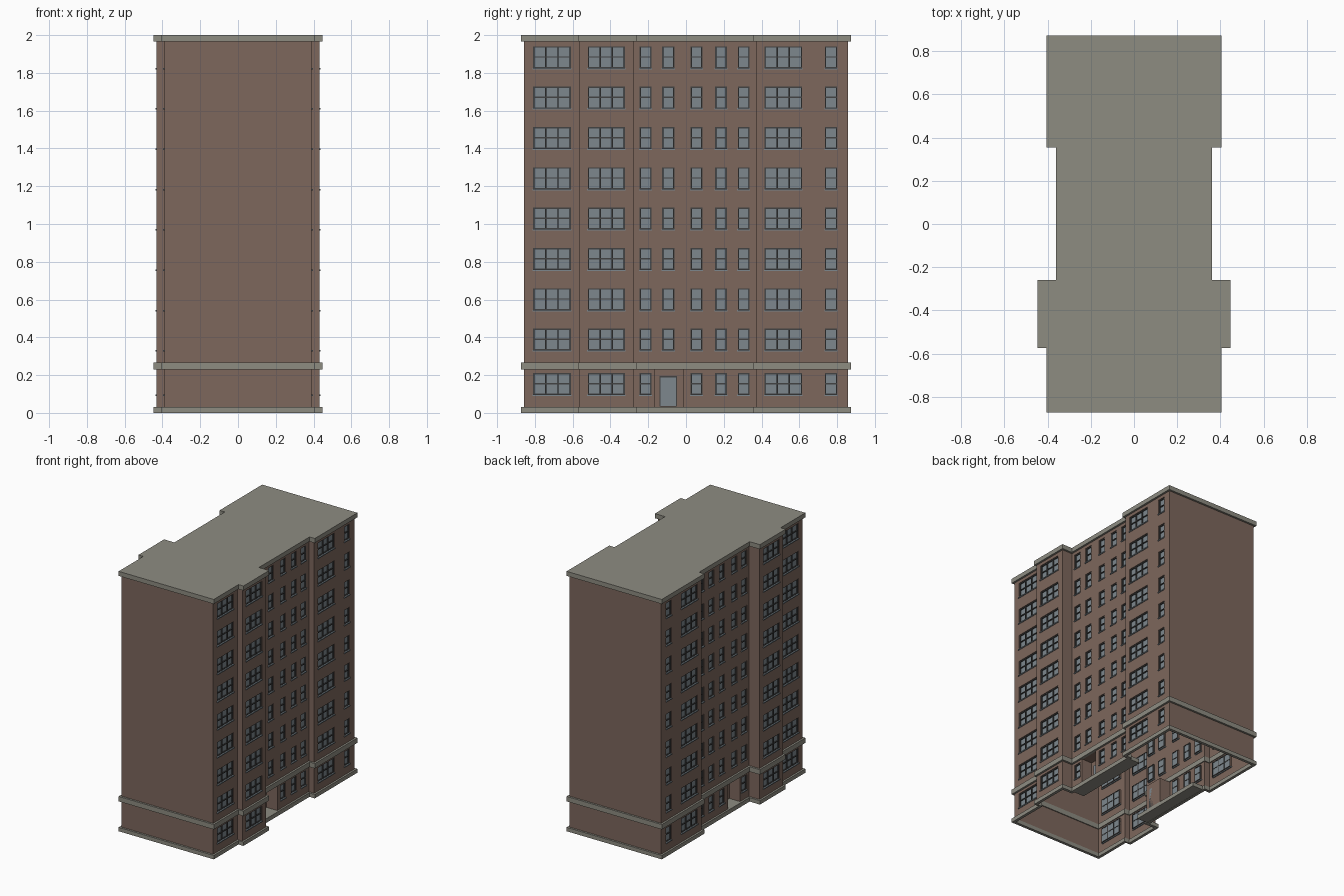
import bpy, bmesh

if "Cube" in bpy.data.objects:
    bpy.data.objects.remove(bpy.data.objects["Cube"])

def material(name, rgb):
    m = bpy.data.materials.new(name)
    m.diffuse_color = (*rgb, 1)
    m.use_nodes = True
    m.node_tree.nodes["Principled BSDF"].inputs["Base Color"].default_value = m.diffuse_color
    return m

BRICK = material("brick", (0.205, 0.135, 0.107))
STONE = material("stone", (0.27, 0.262, 0.222))
GLASS = material("glass", (0.205, 0.245, 0.27))
FRAME = material("dark_frame", (0.055, 0.055, 0.055))

def finish(name, bm, mat, mirror=True):
    me = bpy.data.meshes.new(name)
    bm.to_mesh(me)
    bm.free()
    me.materials.append(mat)
    ob = bpy.data.objects.new(name, me)
    bpy.context.collection.objects.link(ob)
    if mirror:
        ob.modifiers.new("mirror", 'MIRROR').use_clip = False
    return ob

def quad(bm, *pts):
    bm.faces.new([bm.verts.new(p) for p in pts])

def box(bm, x0, x1, y0, y1, z0, z1):
    vs = [bm.verts.new((x, y, z)) for x in (x0, x1) for y in (y0, y1) for z in (z0, z1)]
    for f in ((0, 1, 3, 2), (4, 6, 7, 5), (0, 4, 5, 1), (2, 3, 7, 6), (0, 2, 6, 4), (1, 5, 7, 3)):
        bm.faces.new([vs[i] for i in f])

# Plan outline, d = inset from the stone trim edge
def outline(d):
    half = [(0.405 - d, -0.873 + d), (0.405 - d, -0.573 + d * 0.6), (0.447 - d, -0.573 + d * 0.6),
            (0.447 - d, -0.26 - d), (0.36 - d, -0.26 - d), (0.36 - d, 0.355 + d),
            (0.405 - d, 0.355 + d), (0.405 - d, 0.873 - d)]
    return half + [(-x, y) for x, y in reversed(half)]

# Stone trims: hollow rings that follow the outline
def ring(name, z0, z1):
    bm = bmesh.new()
    a, b = outline(0), outline(0.022)
    n = len(a)
    for i in range(n):
        j = (i + 1) % n
        quad(bm, (*a[i], z0), (*a[j], z0), (*a[j], z1), (*a[i], z1))
        quad(bm, (*b[j], z0), (*b[i], z0), (*b[i], z1), (*b[j], z1))
        quad(bm, (*a[i], z1), (*a[j], z1), (*b[j], z1), (*b[i], z1))
        quad(bm, (*b[i], z0), (*b[j], z0), (*a[j], z0), (*a[i], z0))
    finish(name, bm, STONE, False)

ring("base_course", 0, 0.03)
ring("belt_course", 0.23, 0.268)

# Roof slab with cornice edge
bm = bmesh.new()
face = bm.faces.new([bm.verts.new((x, y, 1.965)) for x, y in outline(0)])
ext = bmesh.ops.extrude_face_region(bm, geom=[face])
bmesh.ops.translate(bm, vec=(0, 0, 0.035),
                    verts=[v for v in ext['geom'] if isinstance(v, bmesh.types.BMVert)])
bmesh.ops.recalc_face_normals(bm, faces=bm.faces)
finish("roof_cornice", bm, STONE, False)

# Window layout along y: (start, end, columns), and floor heights
WINDOWS = [(-0.81, -0.61, 3), (-0.52, -0.324, 3), (-0.246, -0.182, 1), (-0.126, -0.062, 1),
           (0.024, 0.087, 1), (0.154, 0.217, 1), (0.274, 0.337, 1), (0.415, 0.615, 3),
           (0.735, 0.8, 1)]
FLOORS = [0.095] + [0.33 + 0.2135 * i for i in range(8)]
HEIGHT, RECESS, TOP = 0.116, 0.012, 1.97
ALCOVE = (-0.165, -0.015, 0.03, 0.23)
ALCOVE_DEPTH = 0.09

walls, glass, frames, sills = (bmesh.new() for _ in range(4))

def reveal(x, d, y0, y1, z0, z1):
    c = [(y0, z0), (y1, z0), (y1, z1), (y0, z1)]
    for i in range(4):
        p, q = c[i], c[(i + 1) % 4]
        quad(walls, (x, *p), (x - d, *p), (x - d, *q), (x, *q))

def window(x, y0, y1, cols, z0):
    z1, g, t = z0 + HEIGHT, x - RECESS, 0.007
    quad(glass, (g, y0, z0), (g, y1, z0), (g, y1, z1), (g, y0, z1))
    reveal(x, RECESS, y0, y1, z0, z1)
    for i in range(cols + 1):                       # upright bars
        y = y0 + (y1 - y0 - t) * i / cols
        box(frames, g - 0.002, x - 0.004, y, y + t, z0, z1)
    for z in (z0, z0 + HEIGHT * 0.48, z1 - t):      # cross bars
        box(frames, g - 0.002, x - 0.005, y0, y1, z, z + t)
    box(sills, x - 0.008, x + 0.006, y0 - 0.003, y1 + 0.003, z0 - 0.006, z0 + 0.002)

# Facade strip at x: grid of cells leaving the openings empty
def facade(x, ya, yb):
    holes = []
    for y0, y1, cols in WINDOWS:
        if ya < y0 < yb:
            for z in FLOORS:
                if z < 0.2 and ALCOVE[0] < y0 < ALCOVE[1]:
                    continue                        # the entrance replaces this window
                holes.append((y0, y1, z, z + HEIGHT))
                window(x, y0, y1, cols, z)
    if ya < ALCOVE[0] < yb:
        holes.append(ALCOVE)
    ys = sorted({ya, yb} | {h[i] for h in holes for i in (0, 1)})
    zs = sorted({0.005, TOP} | {h[i] for h in holes for i in (2, 3)})
    for y0, y1 in zip(ys, ys[1:]):
        for z0, z1 in zip(zs, zs[1:]):
            y, z = (y0 + y1) / 2, (z0 + z1) / 2
            if not any(h[0] < y < h[1] and h[2] < z < h[3] for h in holes):
                quad(walls, (x, y0, z0), (x, y1, z0), (x, y1, z1), (x, y0, z1))

plan = outline(0.015)[:8]
for (xa, ya), (xb, yb) in zip(plan, plan[1:]):
    if xa == xb:
        facade(xa, ya, yb)
    else:                                           # plain returns between strips
        quad(walls, (xa, ya, 0.005), (xb, yb, 0.005), (xb, yb, TOP), (xa, ya, TOP))

# Blank end walls
for (x, y), s in ((plan[0], 1), (plan[-1], -1)):
    quad(walls, (0, y, 0.005), (s * s * x, y, 0.005), (x, y, TOP), (0, y, TOP))

# Entrance alcove
wx = plan[4][0]
bx = wx - ALCOVE_DEPTH
y0, y1, z0, z1 = ALCOVE
reveal(wx, ALCOVE_DEPTH, *ALCOVE)
quad(walls, (bx, y0, z0), (bx, y1, z0), (bx, y1, z1), (bx, y0, z1))

bmesh.ops.remove_doubles(walls, verts=walls.verts, dist=0.0002)
bmesh.ops.recalc_face_normals(walls, faces=walls.faces)
finish("brick_walls", walls, BRICK)
finish("window_glass", glass, GLASS)
finish("window_frames", frames, FRAME)
finish("window_sills", sills, GLASS)

# Door with dark surround
bm = bmesh.new()
box(bm, bx, bx + 0.008, -0.135, -0.053, 0.034, 0.188)
finish("door", bm, GLASS)
bm = bmesh.new()
box(bm, bx, bx + 0.004, -0.14, -0.048, 0.034, 0.194)
finish("door_surround", bm, FRAME)

# Ground slab under the recessed middle
bm = bmesh.new()
box(bm, bx - 0.005, 0.359, -0.26, 0.355, 0.002, 0.032)
finish("entrance_slab", bm, STONE)
